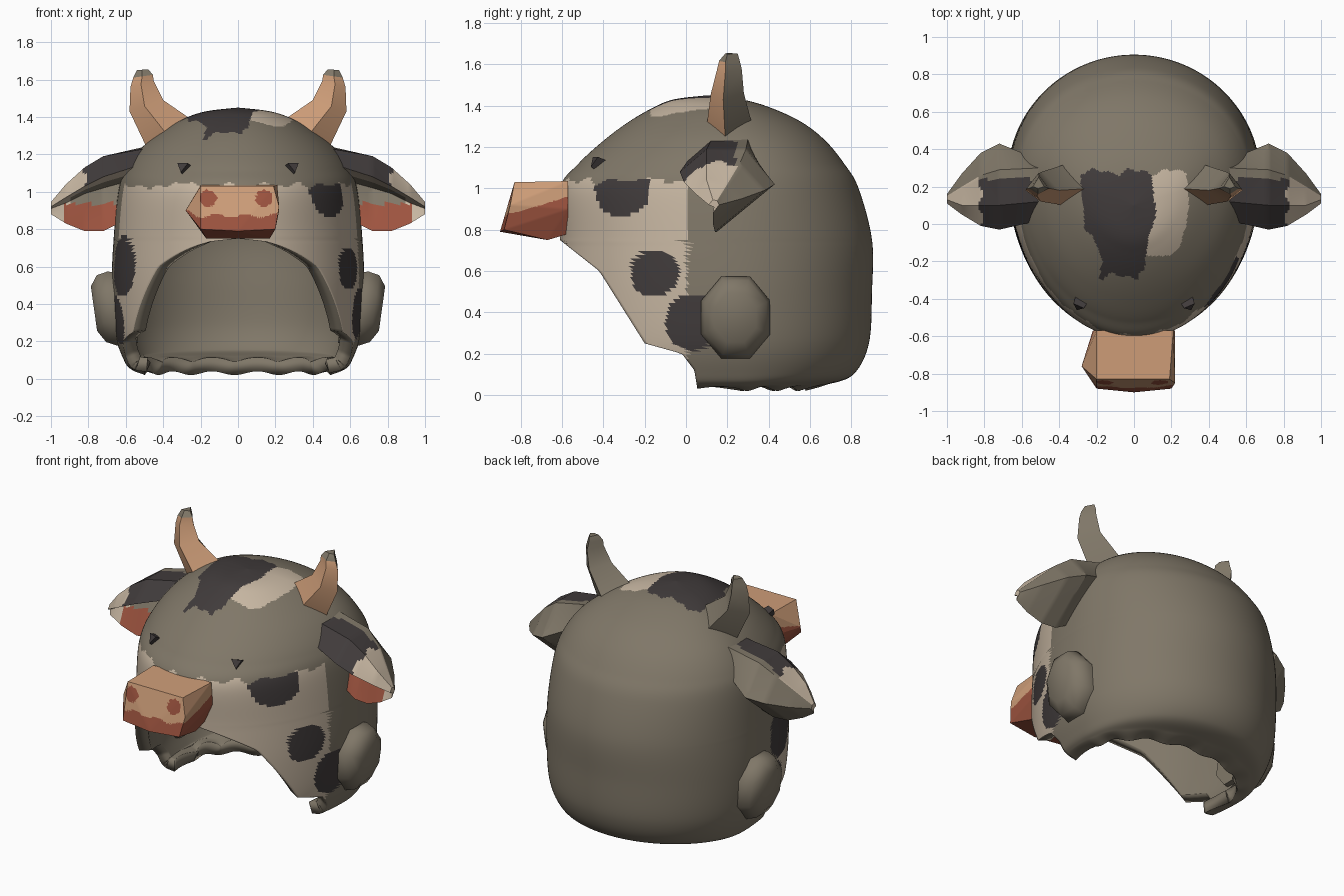
import bpy, bmesh, math
from mathutils import Vector, Matrix

if "Cube" in bpy.data.objects:
    bpy.data.objects.remove(bpy.data.objects["Cube"])


def material(name, rgb):
    m = bpy.data.materials.new(name)
    m.diffuse_color = (*rgb, 1)
    m.use_nodes = True
    m.node_tree.nodes["Principled BSDF"].inputs["Base Color"].default_value = m.diffuse_color
    return m


CREAM, DARK, TAN, RED, GREY = range(5)
MATS = [material("cream fur", (.57, .47, .36)), material("dark patch", (.052, .044, .044)),
        material("tan horn", (.62, .34, .19)), material("brick red", (.34, .088, .05)),
        material("taupe felt", (.215, .185, .138))]


def finish(name, bm, rule=None, smooth=35):
    """Turn a bmesh into an object and colour its faces with rule(centre, normal, old index)."""
    bm.normal_update()
    for f in bm.faces:
        f.material_index = rule(f.calc_center_median(), f.normal, f.material_index) if rule else GREY
    me = bpy.data.meshes.new(name)
    bm.to_mesh(me)
    bm.free()
    for m in MATS:
        me.materials.append(m)
    ob = bpy.data.objects.new(name, me)
    bpy.context.collection.objects.link(ob)
    bpy.ops.object.select_all(action='DESELECT')
    ob.select_set(True)
    bpy.context.view_layer.objects.active = ob
    if smooth:
        bpy.ops.object.shade_smooth_by_angle(angle=math.radians(smooth))
    return ob


def loft(name, sections, rule=None, cuts=0, smooth=30):
    """Skin a list of equal-sized point loops; face index holds the strip number."""
    bm = bmesh.new()
    loops = [[bm.verts.new(p) for p in s] for s in sections]
    n = len(loops[0])
    for a, b in zip(loops, loops[1:]):
        for i in range(n):
            k = (i + 1) % n
            bm.faces.new((a[i], a[k], b[k], b[i])).material_index = i
    bm.faces.new(loops[0])
    bm.faces.new(loops[-1])
    bmesh.ops.recalc_face_normals(bm, faces=bm.faces)
    if cuts:
        bmesh.ops.subdivide_edges(bm, edges=bm.edges, cuts=cuts, use_grid_fill=True)
    return finish(name, bm, rule, smooth)


# Hood: stacked half-ellipse rings (z, half width, front y, centre y, back y)
ROWS = [(.03, .50, -.60, .25, .58), (.05, .57, -.60, .25, .68), (.10, .61, -.60, .25, .81),
        (.25, .66, -.60, .25, .885), (.50, .675, -.61, .25, .90), (.75, .665, -.61, .25, .90),
        (1.00, .64, -.61, .25, .835), (1.12, .60, -.52, .25, .765), (1.23, .52, -.40, .25, .675),
        (1.32, .41, -.28, .23, .56), (1.39, .29, -.16, .19, .41), (1.43, .17, -.06, .15, .27),
        (1.45, 0, .10, .10, .10)]
# Face opening edge (z, y)
EDGE = [(0, .06), (.12, .04), (.20, -.02), (.25, -.20), (.60, -.42), (.75, -.61)]


def catmull(a, b, c, d, t):
    return [.5 * (2 * q + (r - p) * t + (2 * p - 5 * q + 4 * r - s) * t * t
                  + (3 * q - p - 3 * r + s) * t ** 3) for p, q, r, s in zip(a, b, c, d)]


def open_y(z):
    for (z0, y0), (z1, y1) in zip(EDGE, EDGE[1:]):
        if z <= z1:
            return y0 + (y1 - y0) * (z - z0) / (z1 - z0)
    return -9


# Patches on the hood (side, y, z, radius)
SPOTS = [(1, -.31, 1.00, .135), (1, -.15, .59, .115), (1, .03, .35, .135),
         (-1, -.08, .60, .17), (-1, .03, .31, .13)]


def hood_rule(c, n, _):
    jag = .012 * math.sin(31 * c.x + 17 * c.y) + .008 * math.sin(67 * c.x + 5 * c.z)
    if c.z > 1.28 and -.28 < c.y + jag < .28:
        taper = max(0, min(.1, -.6 * (c.y + .02)))
        if -.27 + taper < c.x + jag < .11 - .7 * taper:
            return DARK
        if .1 - .7 * taper <= c.x + jag < .29 - taper and c.y > -.17:
            return CREAM
    if c.z > 1.035 + jag + .08 * max(0, abs(c.x) - .45) * (c.y < -.1):
        return GREY
    for s, y, z, r in SPOTS:
        if c.x * s > .2 and math.hypot(c.y - y, c.z - z) < r + jag * .3 and c.y < .12:
            return DARK
    return CREAM if c.y < .005 else GREY


bm = bmesh.new()
N, SUB, grid = 210, 14, []
last = len(ROWS) - 1
for j in range(last * SUB + 1):
    k = min(j // SUB, last - 1)
    t = j / SUB - k
    z, w, yf, yc, yb = catmull(ROWS[max(k - 1, 0)], ROWS[k], ROWS[k + 1], ROWS[min(k + 2, last)], t)
    w = max(w, 0)
    p0 = 0
    if z < .7499:
        p0 = math.acos(max(-1, min(1, (yc - open_y(z)) / (yc - yf))))
    ring = []
    for i in range(N + 1):
        p = p0 + (2 * math.pi - 2 * p0) * i / N
        depth = yc - yf if math.cos(p) > 0 else yb - yc
        wave = .01 * math.sin(i * .22) * max(0, 1 - j / SUB)
        ring.append(bm.verts.new((w * math.sin(p), yc - depth * math.cos(p), z + wave)))
    grid.append(ring)
for a, b in zip(grid, grid[1:]):
    for i in range(N):
        bm.faces.new((a[i], a[i + 1], b[i + 1], b[i]))
bmesh.ops.remove_doubles(bm, verts=bm.verts, dist=.0005)
hood = finish("hood", bm, hood_rule, 40)
shell = hood.modifiers.new("thickness", 'SOLIDIFY')
shell.thickness, shell.offset = .075, -1
shell.material_offset = shell.material_offset_rim = 10   # lining uses the last material


# Snout: faceted block with red lower lip and nostrils
def snout_rule(c, n, _):
    if c.z < .872 + .3 * max(0, c.y + .84) + .01 * math.sin(40 * c.x):
        return RED
    nostril = math.hypot(abs(c.x + .01) - .15, c.z - .965) < .045
    return RED if nostril and c.y < -.8 else TAN


bm = bmesh.new()
for p in [(-.20, -.83, 1.03), (.19, -.83, 1.03), (.22, -.85, .92), (-.28, -.76, .90),
          (.20, -.88, .80), (-.20, -.88, .80), (0, -.90, .79), (.17, -.67, .75), (-.17, -.67, .75),
          (-.20, -.57, 1.035), (.21, -.57, 1.035), (.22, -.57, .90), (-.22, -.57, .90),
          (.17, -.57, .78), (-.17, -.57, .78)]:
    bm.verts.new(p)
bmesh.ops.convex_hull(bm, input=bm.verts)
bmesh.ops.subdivide_edges(bm, edges=bm.edges, cuts=18, use_grid_fill=True)
bmesh.ops.recalc_face_normals(bm, faces=bm.faces)
finish("snout", bm, snout_rule, 15)


# Ear sections: x, then (y, z) of front lip, top, ridge, back, lower lip, hollow
EAR = [(.50, (.02, 1.15), (.12, 1.23), (.30, 1.24), (.34, 1.12), (.20, .90), (.20, 1.08)),
       (.72, (-.03, 1.08), (.10, 1.19), (.29, 1.19), (.43, 1.02), (.15, .79), (.26, 1.02)),
       (.82, (-.01, 1.03), (.10, 1.13), (.26, 1.12), (.38, .99), (.14, .79), (.22, .99)),
       (.92, (.05, .97), (.10, 1.04), (.20, 1.02), (.27, .95), (.13, .83), (.18, .94)),
       (1.0, (.11, .92), (.13, .945), (.15, .94), (.16, .92), (.13, .88), (.135, .91))]


def ear_rule(c, n, strip):
    wob = .015 * math.sin(50 * c.y)
    if strip < 2 and c.y < .24:
        return DARK if abs(c.x) + wob < .82 else CREAM
    if strip == 5:
        return CREAM if c.y + wob < .09 or abs(c.x) > .9 else GREY
    if strip == 4:
        return RED if c.z < .935 and abs(c.x) < .93 else (CREAM if abs(c.x) > .9 else GREY)
    return GREY


# Horn sections: inner x, z, outer x, z, front y, back y
HORN = [(.24, 1.38, .49, 1.24, .10, .32), (.40, 1.49, .58, 1.43, .12, .28),
        (.45, 1.59, .575, 1.56, .15, .27), (.455, 1.625, .56, 1.61, .16, .26),
        (.48, 1.655, .54, 1.65, .19, .25)]


def horn_rule(c, n, strip):
    return TAN if strip < 2 and c.z < 1.615 else GREY


def horn_loop(s, xi, zi, xo, zo, yf, yb):
    m = (yf + yb) / 2 - .02
    return [(s * xi, m, zi), (s * (xi * .45 + xo * .55), yf, zi * .45 + zo * .55),
            (s * xo, m, zo), (s * (xi + xo) / 2, yb, (zi + zo) / 2)]


# Padded cheek disc sections: x, radius factor
PAD = [(.56, .92), (.67, 1.0), (.73, .9), (.77, .6)]


def pad_loop(s, x, r):
    pts = []
    for i in range(8):
        a = math.tau * (i + .5) / 8
        y, z = .18 * r * math.cos(a), .215 * r * math.sin(a)
        pts.append((s * (x + .14 * z), .24 + y, .375 + z))
    return pts


for s, side in ((1, "right"), (-1, "left")):
    loft(side + "_ear", [[Vector((s * e[0], y, z)) for y, z in e[1:]] for e in EAR], ear_rule, 7)
    loft(side + "_horn", [horn_loop(s, *h) for h in HORN], horn_rule)
    loft(side + "_cheek_pad", [pad_loop(s, x, r) for x, r in PAD], None, 0, 50)
    # Small triangular eye bead, pointing down
    out = Vector((s * .35, -.8, .45)).normalized()
    bm = bmesh.new()
    bmesh.ops.create_cone(bm, cap_ends=True, segments=3, radius1=.042, radius2=.036, depth=.05)
    bm.transform(out.to_track_quat('Z', 'Y').to_matrix().to_4x4() @ Matrix.Rotation(math.pi, 4, 'Z'))
    bmesh.ops.translate(bm, verts=bm.verts, vec=Vector((s * .29, -.425, 1.125)))
    finish(side + "_eye", bm, lambda c, n, i: DARK, 0)
